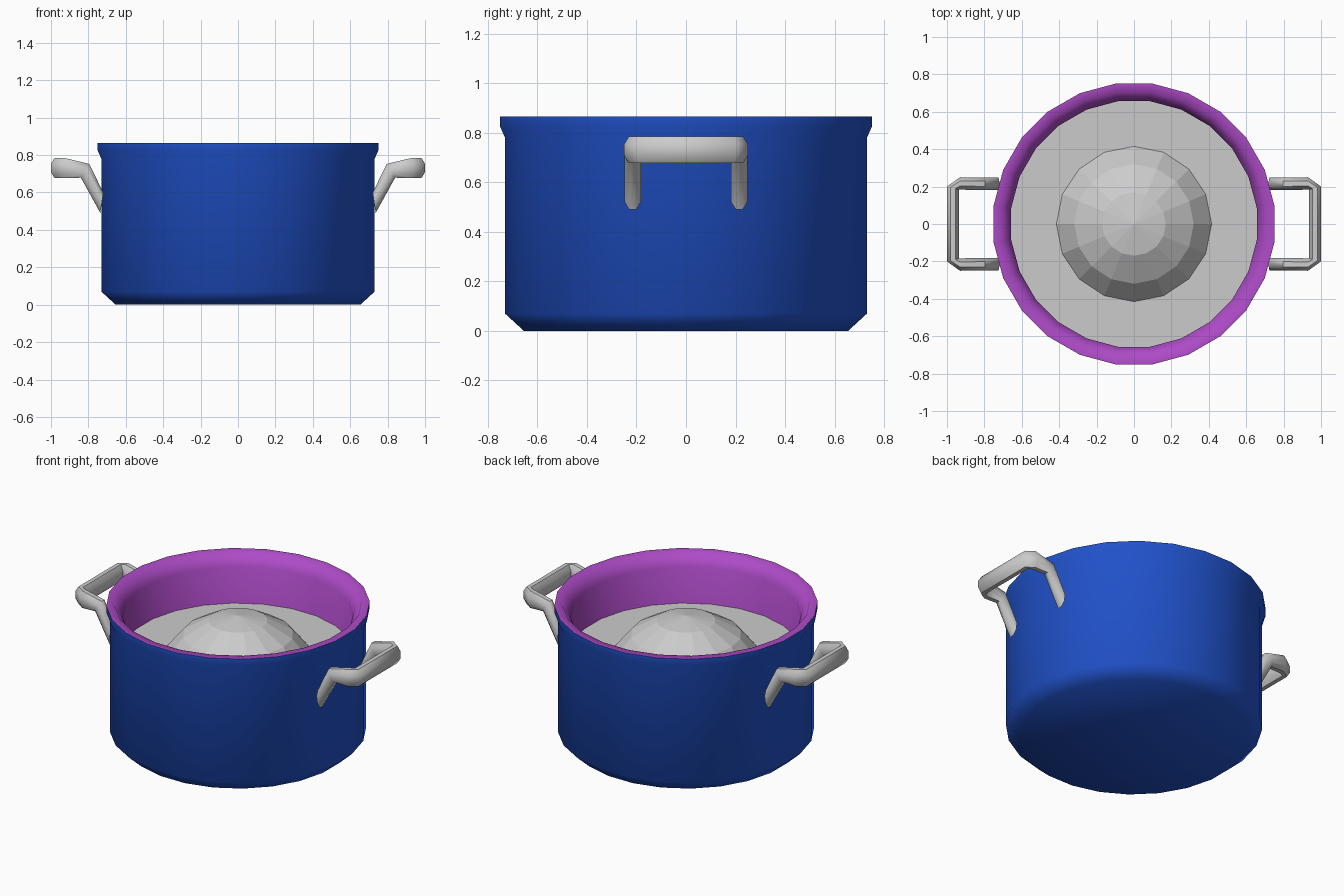
import bpy, bmesh, math
from mathutils import Vector

if "Cube" in bpy.data.objects:
    bpy.data.objects.remove(bpy.data.objects["Cube"])


def paint(name, colour):
    m = bpy.data.materials.new(name)
    m.diffuse_color = colour
    m.use_nodes = True
    m.node_tree.nodes["Principled BSDF"].inputs["Base Color"].default_value = m.diffuse_color
    return m


def finish(name, bm, material=None, smooth=None):
    bmesh.ops.recalc_face_normals(bm, faces=bm.faces)
    me = bpy.data.meshes.new(name)
    bm.to_mesh(me)
    bm.free()
    ob = bpy.data.objects.new(name, me)
    bpy.context.collection.objects.link(ob)
    if material:
        me.materials.append(material)
    if smooth:
        bpy.ops.object.select_all(action='DESELECT')
        ob.select_set(True)
        bpy.context.view_layer.objects.active = ob
        bpy.ops.object.shade_smooth_by_angle(angle=math.radians(smooth))
    return ob


def bridge(bm, loops):
    for a, b in zip(loops, loops[1:]):
        n = len(a)
        for i in range(n):
            j = (i + 1) % n
            bm.faces.new((a[i], a[j], b[j], b[i]))


def lathe(bm, profile, sides, turn=0.0):
    loops = []
    for r, z in profile:
        angles = [2 * math.pi * (i + turn) / sides for i in range(sides)]
        loops.append([bm.verts.new((r * math.cos(a), r * math.sin(a), z)) for a in angles])
    bridge(bm, loops)
    return loops


blue = paint("blue_enamel", (0.015, 0.085, 0.6, 1))
purple = paint("purple_enamel", (0.42, 0.07, 0.57, 1))

# Pot: outside shell, flat rim and lining in one closed turned body
SIDES = 24
outer = [(0.66, 0), (0.737, 0.07), (0.737, 0.78), (0.757, 0.825), (0.757, 0.865)]
inner = [(0.71, 0.865), (0.662, 0.79), (0.662, 0.06)]
bm = bmesh.new()
rings = lathe(bm, outer + inner, SIDES, 0.5)
for i, f in enumerate(bm.faces):
    f.material_index = 0 if i < SIDES * (len(outer) - 1) else 1
bm.faces.new(rings[0])
bm.faces.new(rings[-1]).material_index = 1
pot = finish("pot", bm, blue, 60)
pot.data.materials.append(purple)

# Contents: flat surface inside the pot
bm = bmesh.new()
bm.faces.new(lathe(bm, [(0.662, 0.56)], SIDES, 0.5)[0])
finish("contents", bm)

# Faceted dome rising out of the contents
bm = bmesh.new()
R, top = 0.497, 0.79
prof = [(R * math.sin(math.radians(t)), top - R + R * math.cos(math.radians(t))) for t in (60, 40, 20)]
rings = lathe(bm, prof, 16)
apex = bm.verts.new((0, 0, top))
for i in range(16):
    bm.faces.new((rings[-1][i], rings[-1][(i + 1) % 16], apex))
finish("dome", bm)

# Handles: octagonal section swept through stations of (centre, half side, half up)
half = [
    ((0.728, 0.215, 0.545), (0, 0.034, 0), (-0.008, 0, 0.055)),
    ((0.818, 0.215, 0.716), (0, 0.034, 0), (-0.022, 0, 0.037)),
    ((0.93, 0.217, 0.731), (0, 0.033, 0), (0, 0, 0.054)),
    ((0.968, 0.192, 0.731), (0.032, 0.008, 0), (0, 0, 0.054)),
]
stations = [tuple(Vector(v) for v in s) for s in half]
# far half mirrors the near half, keeping the outer side of the bar outward
flip = lambda v: Vector((v.x, -v.y, v.z))
stations += [tuple(flip(v) for v in s) for s in reversed(stations)]
k = 1 / math.cos(math.pi / 8)
for name, sx in (("right_handle", 1), ("left_handle", -1)):
    bm = bmesh.new()
    loops = []
    for c, side, up in stations:
        loop = []
        for i in range(8):
            a = math.pi * (i + 0.5) / 4
            p = c + side * (k * math.cos(a)) + up * (k * math.sin(a))
            loop.append(bm.verts.new((p.x * sx, p.y, p.z)))
        loops.append(loop)
    bridge(bm, loops)
    bm.faces.new(loops[0])
    bm.faces.new(loops[-1])
    finish(name, bm, None, 50)
